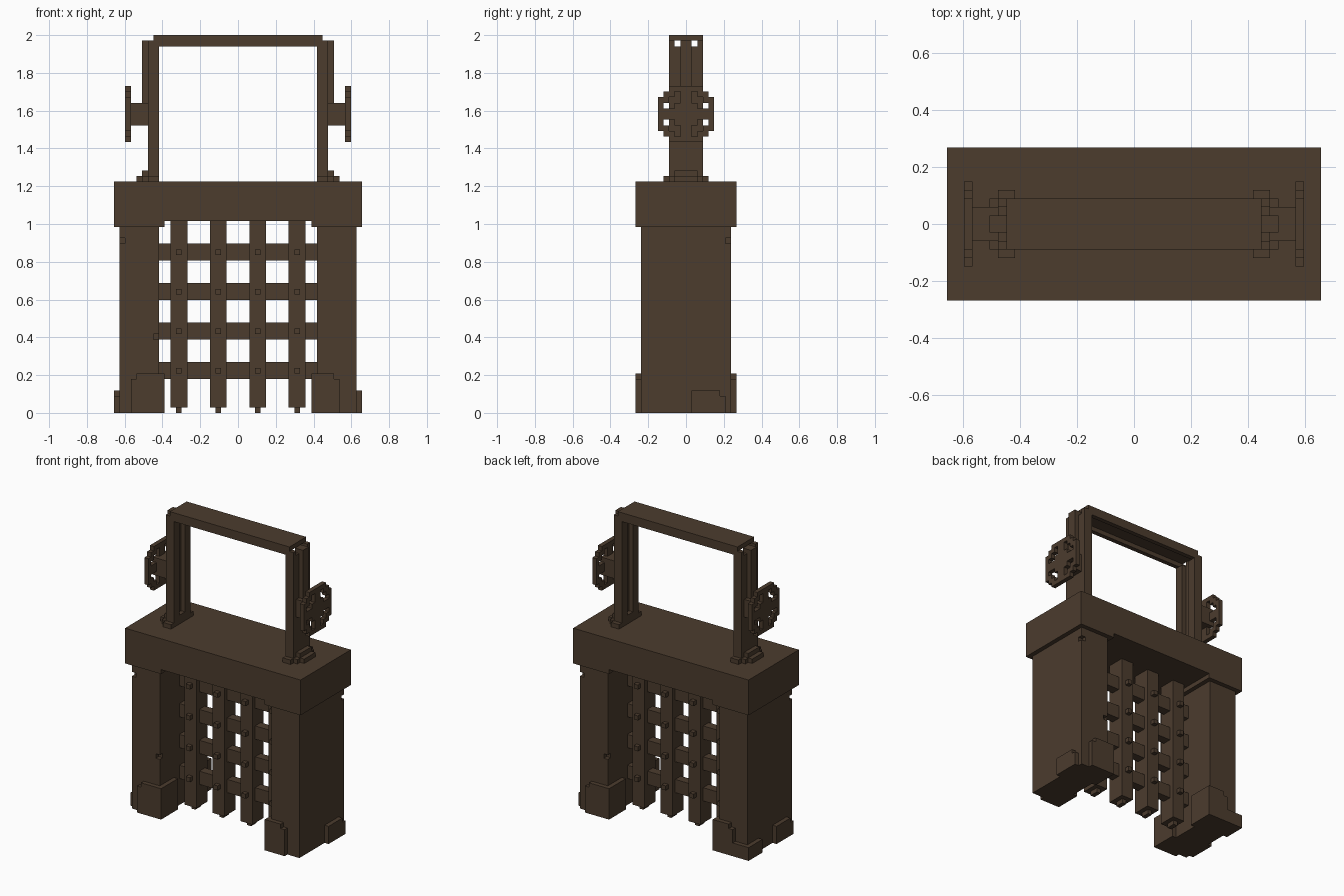
import bpy, bmesh
from mathutils import Matrix, Vector

if "Cube" in bpy.data.objects:
    bpy.data.objects.remove(bpy.data.objects["Cube"])

V = 2 / 67  # edge of one small cube

wood = bpy.data.materials.new("dark brown")
wood.diffuse_color = (0.072, 0.045, 0.027, 1)
wood.use_nodes = True
wood.node_tree.nodes["Principled BSDF"].inputs["Base Color"].default_value = wood.diffuse_color


def blocks(name, boxes):
    """One object from boxes (x0, x1, y0, y1, z0, z1) in cube units."""
    bm = bmesh.new()
    for x0, x1, y0, y1, z0, z1 in boxes:
        size = Matrix.Diagonal((abs(x1 - x0) * V, abs(y1 - y0) * V, (z1 - z0) * V, 1))
        mid = Vector((x0 + x1, y0 + y1, z0 + z1)) * V / 2
        bmesh.ops.create_cube(bm, size=1, matrix=Matrix.Translation(mid) @ size)
    mesh = bpy.data.meshes.new(name)
    bm.to_mesh(mesh)
    bm.free()
    mesh.materials.append(wood)
    ob = bpy.data.objects.new(name, mesh)
    bpy.context.collection.objects.link(ob)
    return ob


def turned(boxes, s):
    """Half turn about z when s is -1."""
    return [(a * s, b * s, c * s, d * s, e, f) for a, b, c, d, e, f in boxes]


def sided(boxes, s):
    """Mirror in x when s is -1."""
    return [(a * s, b * s, c, d, e, f) for a, b, c, d, e, f in boxes]


# Lintel with a shallow recess between the pillars
blocks("lintel", [(-22, 22, -9, 9, 34, 41),
                  (-22, -13, -9, 9, 33, 34), (13, 22, -9, 9, 33, 34)])

for s, side in ((-1, "left"), (1, "right")):
    # Pillar with two chipped corners
    pillar = blocks(side + "_pillar", sided([(14, 21, -8, 8, 0, 33)], s))
    chips = blocks(side + "_chip_cutter", turned(
        [(20, 21.5, 7, 8.5, 30, 31), (13.5, 15, 7, 8.5, 13, 14)], s))
    chips.hide_render = True
    chips.hide_viewport = True
    cut = pillar.modifiers.new("chips", 'BOOLEAN')
    cut.operation = 'DIFFERENCE'
    cut.solver = 'EXACT'
    cut.object = chips

    # Stepped stones around the foot of the pillar
    blocks(side + "_foot_stones", turned([
        (13, 18, 8, 9, 0, 7), (18, 19, 8, 9, 0, 6),
        (13, 14, 3, 8, 0, 7),
        (13, 17, -9, -8, 0, 7), (17, 18, -9, -8, 0, 6),
        (13, 14, -8, -3, 0, 7),
        (21, 22, 1, 6, 0, 4), (21, 22, 6, 7, 0, 3)], s))

    # Stepped base of the upper post
    blocks(side + "_post_base", sided([
        (14, 16, -4, 4, 41, 42), (16, 17, -3, 3, 41, 42), (17, 18, -2, 2, 41, 42),
        (14, 16, -3, 3, 42, 43), (16, 17, -2, 2, 42, 43)], s))

    # Grooved post with an outer rib
    post = [(15, 16, -1, 1, 41, 66), (16, 17, -1, 1, 51, 66)]
    for y in (-1, 1):
        post += [(14, 16, y, 2 * y, 41, 65), (14, 16, 2 * y, 3 * y, 41, 66)]
    blocks(side + "_post", sided(post, s))

    # Axle
    blocks(side + "_axle", sided([(16, 18, -2, 2, 51, 55), (18, 19, -2, 2, 51, 55)], s))

    # Spoked hand wheel, made quarter by quarter
    rows = {0: [(0, 5)], 1: [(0, 2), (4, 5)], 2: [(0, 1), (3, 5)],
            3: [(0, 1), (2, 4)], 4: [(0, 3)]}
    wheel = []
    for row, spans in rows.items():
        for a, b in spans:
            for q in (-1, 1):
                wheel += [(19, 20, q * a, q * b, 53 + row, 54 + row),
                          (19, 20, q * a, q * b, 52 - row, 53 - row)]
    blocks(side + "_wheel", sided(wheel, s))

# Low stone wrapping the rear left corner
blocks("corner_stone", [(-22, -18, 8, 9, 0, 3), (-22, -21, 4, 9, 0, 3)])

# Top beam: slab with a groove underneath
blocks("top_beam", [(-15, 15, -3, 3, 66, 67),
                    (-15, 15, -3, -2, 65, 66), (-15, 15, 2, 3, 65, 66)])

# Portcullis: uprights with pointed ends, crossbars and rivets
uprights, crossbars, rivets = [], [], []
for x in (-12, -5, 2, 9):
    uprights += [(x, x + 3, -2, 2, 1, 34), (x + 1, x + 2, -1, 1, 0, 1)]
    for z in (6, 13, 20, 27):
        rivets += [(x + 1, x + 2, -3, -2, z + 1, z + 2), (x + 1, x + 2, 2, 3, z + 1, z + 2)]
for z in (6, 13, 20, 27):
    crossbars.append((-14, 14, -1, 1, z, z + 3))
blocks("grille_uprights", uprights)
blocks("grille_crossbars", crossbars)
blocks("grille_rivets", rivets)
